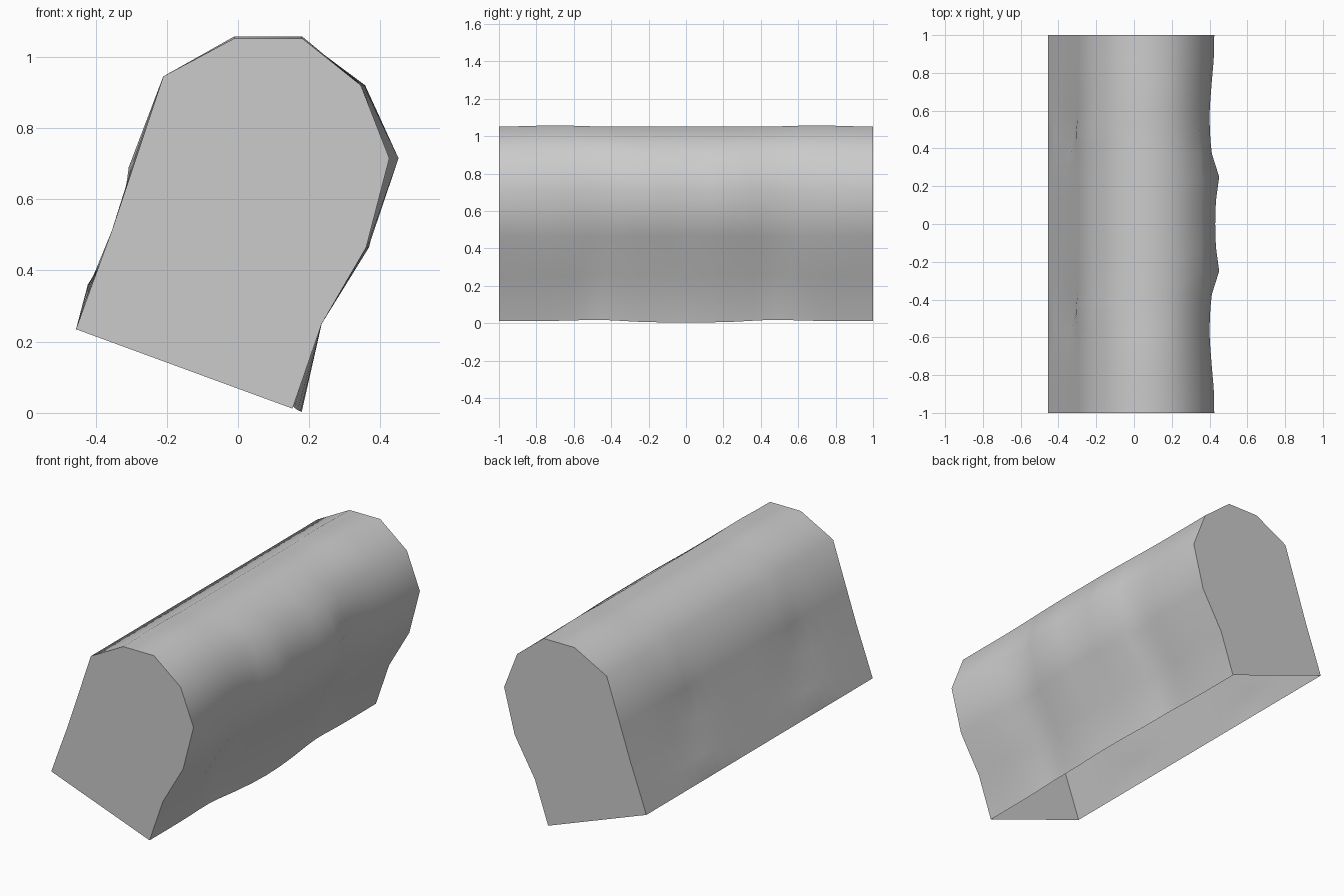
import bpy
import bmesh
import math

cube = bpy.data.objects.get("Cube")
if cube:
    bpy.data.objects.remove(cube, do_unlink=True)

grey = bpy.data.materials.new("plain grey")
grey.use_nodes = True
colour = (0.6, 0.6, 0.6, 1)
grey.diffuse_color = colour
grey.node_tree.nodes["Principled BSDF"].inputs["Base Color"].default_value = colour

# Cross-section from the left-hand rim, over the crown, to the other rim
PROFILE = [(-0.455, 0.235), (-0.41, 0.36), (-0.355, 0.51), (-0.295, 0.69),
           (-0.21, 0.945), (-0.01, 1.052), (0.18, 1.052), (0.345, 0.92),
           (0.425, 0.715), (0.36, 0.465), (0.235, 0.25), (0.153, 0.012)]
HALF = [0, 0.12, 0.25, 0.37, 0.43, 0.48, 0.55, 0.62, 0.75, 0.87, 1]
STATIONS = [-d for d in reversed(HALF[1:])] + HALF


def bump(d, centre, width):
    """Smooth hill of height one"""
    t = min(abs(d - centre) / width, 1)
    return 0.5 + 0.5 * math.cos(math.pi * t)


def sculpt(row, x, z, d):
    """Worn surface: shallow dents and swellings, mirrored end to end"""
    dent = bump(d, 0.48, 0.24)
    if row == 1:
        x -= 0.012 * dent
    elif row == 2:
        x += 0.03 * dent
    elif row == 3:
        x -= 0.012 * bump(d, 0.47, 0.15)
    elif row in (5, 6):
        z += 0.006 * bump(d, 0.7, 0.25)
    elif row == 7:
        x += 0.012 * bump(d, 0.1, 0.6)
    elif row == 8:
        x += 0.03 * bump(d, 0.23, 0.16) + 0.005 * bump(d, 0, 0.2)
        x -= 0.025 * bump(d, 0.56, 0.4)
    elif row == 9:
        x += 0.008 * bump(d, 0, 0.4) - 0.02 * dent
    elif row == 10:
        x -= 0.03 * dent
    elif row == 11:
        x += 0.026 * bump(d, 0, 0.55)
        z -= 0.009 * bump(d, 0, 0.5)
        z += 0.006 * dent
    return x, z


# Open-bottomed shell with two flat ends
bm = bmesh.new()
rings = []
for y in STATIONS:
    ring = []
    for row, (x, z) in enumerate(PROFILE):
        sx, sz = sculpt(row, x, z, abs(y))
        ring.append(bm.verts.new((sx, y, sz)))
    rings.append(ring)
for a, b in zip(rings, rings[1:]):
    for i in range(len(PROFILE) - 1):
        bm.faces.new((a[i], b[i], b[i + 1], a[i + 1]))
bm.faces.new(rings[0])
bm.faces.new(list(reversed(rings[-1])))

mesh = bpy.data.meshes.new("rounded_shell")
bm.to_mesh(mesh)
bm.free()
shell = bpy.data.objects.new("rounded_shell", mesh)
shell.data.materials.append(grey)
bpy.context.collection.objects.link(shell)

bpy.context.view_layer.objects.active = shell
shell.select_set(True)
bpy.ops.object.shade_smooth_by_angle(angle=math.radians(50))
